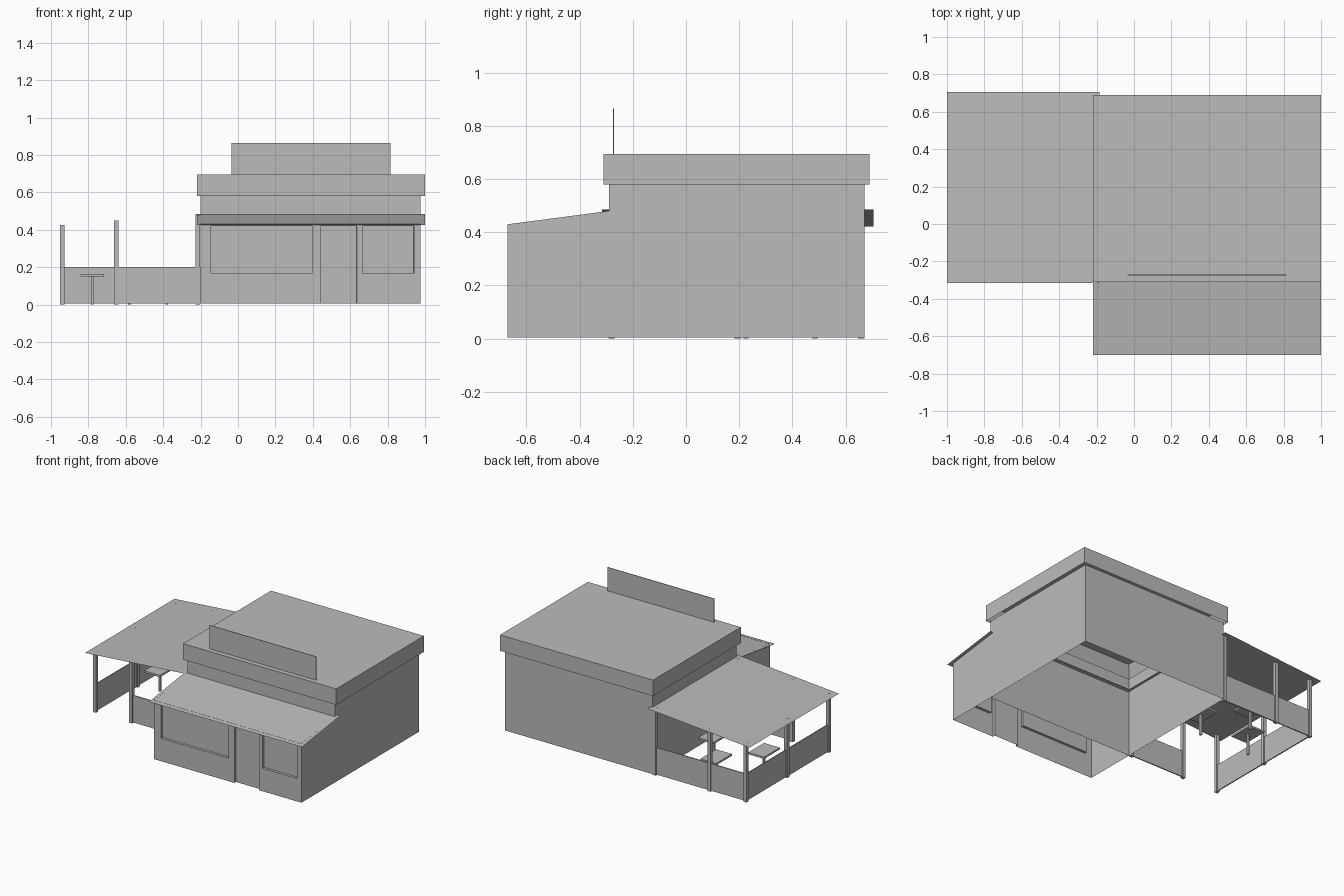
import bpy
import bmesh

cube = bpy.data.objects.get("Cube")
if cube:
    bpy.data.objects.remove(cube, do_unlink=True)

grey = bpy.data.materials.new("plain_grey")
grey.use_nodes = True
tone = (0.5, 0.5, 0.5, 1)
grey.diffuse_color = tone
grey.node_tree.nodes["Principled BSDF"].inputs["Base Color"].default_value = tone


def finish(name, bm):
    mesh = bpy.data.meshes.new(name)
    bm.to_mesh(mesh)
    bm.free()
    mesh.materials.append(grey)
    obj = bpy.data.objects.new(name, mesh)
    bpy.context.collection.objects.link(obj)
    return obj


def box(name, x, y, z, open_bottom=False):
    """Box between (low, high) pairs; can be left open underneath."""
    bm = bmesh.new()
    bmesh.ops.create_cube(bm, size=1)
    for v in bm.verts:
        v.co = [(lo + hi) / 2 + c * (hi - lo) for c, (lo, hi) in zip(v.co, (x, y, z))]
    bm.normal_update()
    if open_bottom:
        low = [f for f in bm.faces if f.normal.z < -0.5]
        bmesh.ops.delete(bm, geom=low, context="FACES_ONLY")
    return finish(name, bm)


def sheet(name, points):
    """One flat polygon."""
    bm = bmesh.new()
    bm.faces.new([bm.verts.new(p) for p in points])
    return finish(name, bm)


LEFT, RIGHT = -0.2, 0.975
FRONT, STEP, BACK = -0.67, -0.29, 0.67
BASE, EAVE, RIDGE, TOP = 0.005, 0.43, 0.48, 0.58

# Main hall, open underneath, without a lid below the parapet
bm = bmesh.new()
corners = [(LEFT, STEP), (RIGHT, STEP), (RIGHT, BACK), (LEFT, BACK)]
for (ax, ay), (bx, by) in zip(corners, corners[1:] + corners[:1]):
    bm.faces.new([bm.verts.new(p) for p in
                  ((ax, ay, BASE), (bx, by, BASE), (bx, by, TOP), (ax, ay, TOP))])
bmesh.ops.remove_doubles(bm, verts=bm.verts, dist=0.0001)
finish("main_walls", bm)

# Front room side walls with sloping tops
for side, x in (("right", LEFT), ("left", RIGHT)):
    sheet("front_room_%s_wall" % side,
          [(x, FRONT, BASE), (x, STEP, BASE), (x, STEP, RIDGE), (x, FRONT, EAVE)])

# Front wall with recessed windows and door
xs = [LEFT, -0.145, 0.395, 0.44, 0.635, 0.665, 0.94, RIGHT]
zs = [BASE, 0.17, 0.42, EAVE]
bm = bmesh.new()
grid = [[bm.verts.new((x, FRONT, z)) for x in xs] for z in zs]
cells = {}
for r in range(len(zs) - 1):
    for c in range(len(xs) - 1):
        cells[c, r] = bm.faces.new((grid[r][c], grid[r][c + 1],
                                    grid[r + 1][c + 1], grid[r + 1][c]))
bm.normal_update()
for opening in ([(1, 1)], [(5, 1)], [(3, 0), (3, 1)]):
    bmesh.ops.inset_region(bm, faces=[cells[k] for k in opening],
                           thickness=0.0005, depth=-0.018)
finish("front_wall", bm)

# Parapet: box with a hollow underside
bm = bmesh.new()
bmesh.ops.create_cube(bm, size=1)
for v in bm.verts:
    v.co = (0.39 + v.co.x * 1.22, 0.19 + v.co.y, 0.6375 + v.co.z * 0.115)
bm.normal_update()
under = [f for f in bm.faces if f.normal.z < -0.5]
bmesh.ops.inset_region(bm, faces=under, thickness=0.045, depth=0)
bmesh.ops.translate(bm, verts=under[0].verts, vec=(0, 0, 0.1))
finish("parapet_roof", bm)

# Sign board, awning and patio roof
box("sign_board", (-0.035, 0.815), (-0.275, -0.271), (0.695, 0.865))
sheet("front_awning", [(-0.22, -0.70, 0.425), (1, -0.70, 0.425),
                       (1, -0.265, 0.484), (-0.22, -0.265, 0.484)])
sheet("patio_roof", [(-1, -0.315, 0.422), (-0.185, -0.315, 0.486),
                     (-0.185, 0.705, 0.486), (-1, 0.705, 0.422)])

# Patio posts
OUT, MID, IN = -0.94, -0.652, -0.215
NEAR, CENTRE, FAR = -0.28, 0.195, 0.658
R = 0.012
for i, (x, y) in enumerate([(OUT, NEAR), (MID, NEAR), (IN, NEAR), (OUT, CENTRE),
                            (OUT, FAR), (MID, FAR), (IN, FAR)]):
    roof = 0.422 + (x + 1) * 0.0785
    box("patio_post_%d" % (i + 1), (x - R, x + R), (y - R, y + R), (0, roof))

# Low patio walls, leaving an entrance at the front corner
T = 0.004
box("patio_side_wall", (OUT - T, OUT + T), (NEAR, FAR), (BASE, 0.2))
box("patio_back_wall", (OUT, LEFT), (FAR - T, FAR + T), (BASE, 0.2))
box("patio_front_wall", (MID, LEFT), (NEAR - T, NEAR + T), (BASE, 0.2))

# Tables
for i, (x, y) in enumerate([(-0.78, 0.225), (-0.38, 0.225), (-0.58, 0.485)]):
    box("table_top_%d" % (i + 1), (x - 0.063, x + 0.063), (y - 0.09, y + 0.09), (0.15, 0.163))
    box("table_leg_%d" % (i + 1), (x - 0.007, x + 0.007), (y - 0.009, y + 0.009), (0, 0.15))
